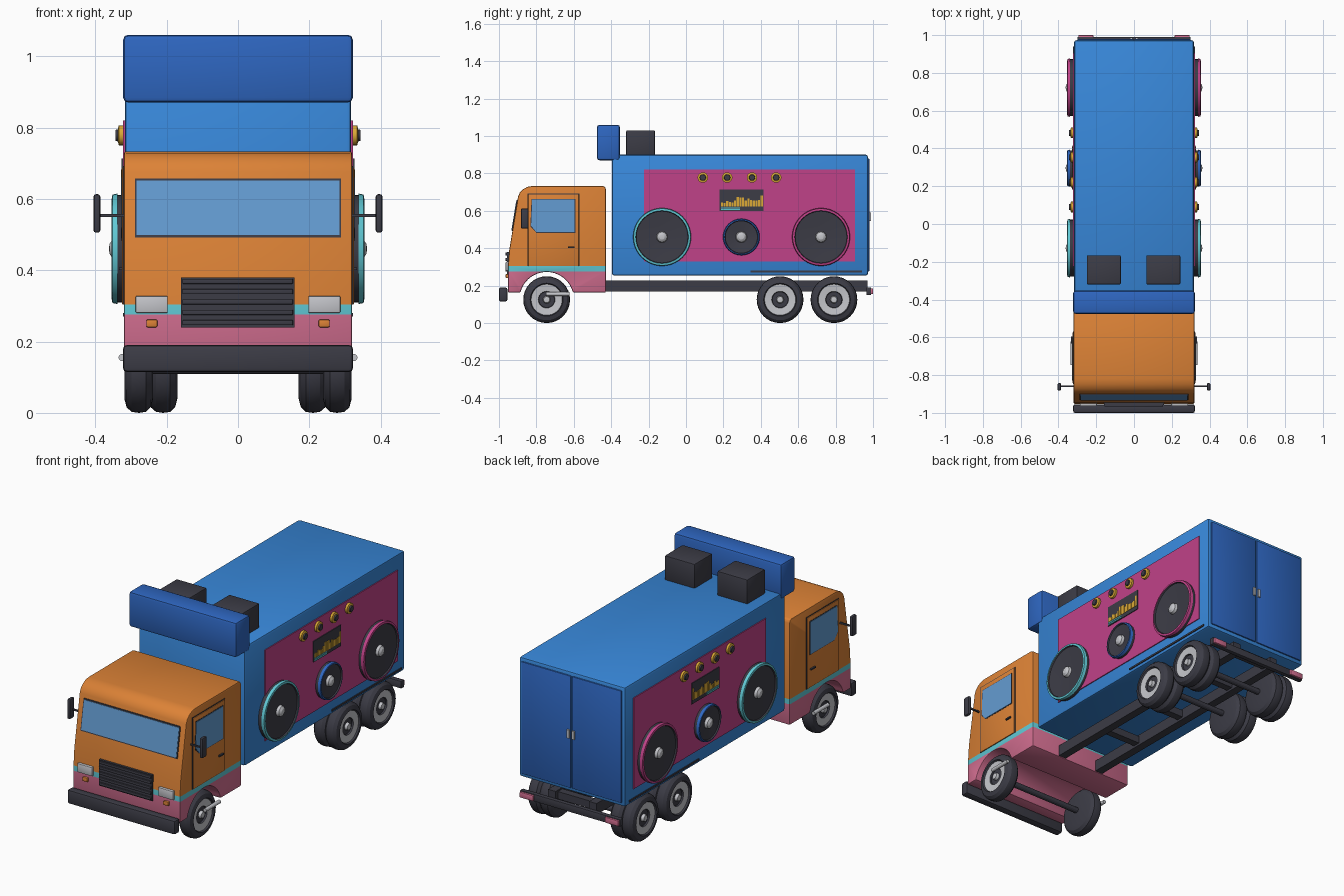
import bpy, bmesh, math, random
from mathutils import Vector

if "Cube" in bpy.data.objects:
    bpy.data.objects.remove(bpy.data.objects["Cube"])

random.seed(4)


def srgb(h):
    def lin(c):
        return c / 12.92 if c <= 0.04045 else ((c + 0.055) / 1.055) ** 2.4
    return tuple(lin(int(h[i:i + 2], 16) / 255) for i in (0, 2, 4)) + (1,)


MATS = {}
for name, col in dict(sky_blue="3888DA", deep_blue="2E66C0", orange="DC8236", pink="D26E90",
                      teal="60C8D4", charcoal="3C3C46", glass_blue="649CD2", magenta="C04288",
                      light_grey="C4C5CA", gold="DCAA36").items():
    MATS[name] = bpy.data.materials.new(name)
    MATS[name].diffuse_color = srgb(col)


def sharp_edges(bm):
    return [e for e in bm.edges if e.calc_face_angle(0) > 0.42]


def finish(bm, name, mats):
    bmesh.ops.recalc_face_normals(bm, faces=bm.faces[:])
    for f in bm.faces:
        f.smooth = True
    for e in sharp_edges(bm):
        e.smooth = False
    me = bpy.data.meshes.new(name)
    bm.to_mesh(me)
    bm.free()
    for m in mats:
        me.materials.append(MATS[m])
    ob = bpy.data.objects.new(name, me)
    bpy.context.collection.objects.link(ob)
    return ob


def prism_bm(pts, x0, x1, bevel=0):
    """Side profile (y, z) extruded across x."""
    bm = bmesh.new()
    face = bm.faces.new([bm.verts.new((x0, y, z)) for y, z in pts])
    ext = bmesh.ops.extrude_face_region(bm, geom=[face])
    bmesh.ops.translate(bm, vec=(x1 - x0, 0, 0),
                        verts=[v for v in ext["geom"] if isinstance(v, bmesh.types.BMVert)])
    bmesh.ops.recalc_face_normals(bm, faces=bm.faces[:])
    if bevel:
        bmesh.ops.bevel(bm, geom=sharp_edges(bm), offset=bevel, segments=2,
                        profile=0.5, affect='EDGES')
    return bm


def prism(name, pts, x0, x1, mat, bevel=0):
    return finish(prism_bm(pts, x0, x1, bevel), name, [mat])


def box(name, x0, x1, y0, y1, z0, z1, mat, bevel=0):
    return prism(name, [(y0, z0), (y1, z0), (y1, z1), (y0, z1)], x0, x1, mat, bevel)


def lathe(name, prof, y, z, side, mats, idx=None, n=32):
    """Profile of (x, radius) spun about a sideways axis; idx gives a material per band."""
    bm = bmesh.new()
    rings = []
    for x, r in prof:
        k = n if r else 1
        rings.append([bm.verts.new((side * x, y + r * math.cos(2 * math.pi * i / n),
                                    z + r * math.sin(2 * math.pi * i / n))) for i in range(k)])
    for b, (p, q) in enumerate(zip(rings, rings[1:])):
        for i in range(n):
            j = (i + 1) % n
            ring = [p[i % len(p)], p[j % len(p)], q[j % len(q)], q[i % len(q)]]
            f = bm.faces.new(list(dict.fromkeys(ring)))
            f.material_index = idx[b] if idx else 0
    return finish(bm, name, mats)


# Cab: one profile with the wheel arch, coloured by height
WY, WZ = -0.745, 0.125
arch = [(WY + 0.145 * math.cos(a), 0.128 + 0.145 * math.sin(a))
        for a in [math.radians(166 - 152 * i / 18) for i in range(19)]]
cab = [(-0.952, 0.163)] + arch + [
    (-0.428, 0.163), (-0.428, 0.715), (-0.433, 0.728), (-0.446, 0.733), (-0.82, 0.733),
    (-0.848, 0.728), (-0.872, 0.715), (-0.889, 0.697), (-0.898, 0.676), (-0.945, 0.39), (-0.952, 0.30)]
bm = prism_bm(cab, -0.32, 0.32, 0.007)
for h in (0.276, 0.304):
    bmesh.ops.bisect_plane(bm, geom=bm.verts[:] + bm.edges[:] + bm.faces[:],
                           plane_co=(0, 0, h), plane_no=(0, 0, 1))
for f in bm.faces:
    h = f.calc_center_median().z
    f.material_index = 0 if h > 0.304 else 1 if h > 0.276 else 2
finish(bm, "cab", ["orange", "teal", "pink"])


# Windscreen on the sloped front
def screen(name, hx, z0, z1, proud, mat):
    def front(z):
        return -0.945 + (z - 0.39) * 0.164
    prism(name, [(front(z0) - proud, z0), (front(z0) + 0.008, z0),
                 (front(z1) + 0.008, z1), (front(z1) - proud, z1)], -hx, hx, mat)


screen("windscreen_frame", 0.289, 0.492, 0.657, 0.004, "charcoal")
screen("windscreen", 0.284, 0.498, 0.651, 0.006, "glass_blue")

# Grille and front bumper
box("grille", -0.16, 0.158, -0.958, -0.93, 0.24, 0.38, "charcoal")
for i in range(5):
    z = 0.246 + i * 0.029
    box("grille_slat", -0.156, 0.154, -0.966, -0.955, z, z + 0.014, "charcoal", 0.002)
box("front_bumper", -0.322, 0.322, -1.0, -0.955, 0.115, 0.19, "charcoal", 0.01)

# Cargo box, roof sign and roof units
box("cargo_box", -0.317, 0.317, -0.396, 0.973, 0.254, 0.90, "sky_blue", 0.012)
box("roof_sign", -0.322, 0.322, -0.476, -0.353, 0.87, 1.06, "deep_blue", 0.014)
for x in (-0.16, 0.155):
    box("roof_unit", x - 0.09, x + 0.09, -0.32, -0.166, 0.895, 1.03, "charcoal", 0.006)

# Chassis cross members, axles and rear bumper
for y in (-0.1, 0.25, 0.645, 0.93):
    box("cross_member", -0.12, 0.12, y - 0.02, y + 0.02, 0.18, 0.22, "charcoal")
for y in (WY, 0.503, 0.791):
    lathe("axle", [(-0.25, 0), (-0.25, 0.016), (0.25, 0.016), (0.25, 0)], y, WZ, 1, ["charcoal"], n=12)
box("rear_bumper", -0.3, 0.3, 0.965, 0.99, 0.15, 0.19, "charcoal", 0.004)

# Tyre bands: tread and walls dark, rim ring light, recess dark, hub cap light
TYRE = [(0, 0), (0, 0.085), (0.006, 0.108), (0.02, 0.122), (0.04, 0.125), (0.06, 0.122),
        (0.074, 0.11), (0.08, 0.088), (0.072, 0.083), (0.068, 0.045), (0.06, 0.042),
        (0.06, 0.02), (0.075, 0.016), (0.078, 0)]
TYRE_MAT = [0] * 8 + [1, 0, 0, 1, 1]


def wheel(name, x, y, s):
    lathe(name, [(x + a, r) for a, r in TYRE], y, WZ, s, ["charcoal", "light_grey"], TYRE_MAT)


def speaker(name, y, r, rim, s):
    z, w = 0.46, r * 0.09
    lathe(name, [(0.315, 0), (0.315, r - 0.004), (0.338, r - 0.004), (0.338, r), (0.352, r - 0.003),
                 (0.354, r - w), (0.347, r - w - 0.003), (0.338, r * 0.3), (0.338, 0.03),
                 (0.352, 0.026), (0.36, 0.014), (0.362, 0)],
          y, z, s, ["charcoal", rim, "light_grey"], [0, 0, 1, 1, 1, 0, 0, 0, 2, 2, 2], 40)


bars = [0.008 + 0.032 * random.random() + 0.001 * i for i in range(16)]

for s in (-1, 1):
    def sbox(name, x0, x1, *rest):
        box(name, min(s * x0, s * x1), max(s * x0, s * x1), *rest)

    # Front lamps
    sbox("headlight", 0.197, 0.287, -0.964, -0.94, 0.28, 0.328, "light_grey", 0.004)
    sbox("turn_signal", 0.226, 0.257, -0.964, -0.945, 0.24, 0.262, "orange", 0.004)
    # Cab door, window, handle
    sbox("door_gap", 0.31, 0.322, -0.848, -0.569, 0.304, 0.692, "charcoal")
    sbox("door", 0.31, 0.325, -0.844, -0.573, 0.304, 0.688, "orange", 0.003)
    for n, d, x, m in (("window_frame", 0.004, 0.326, "charcoal"), ("side_window", 0, 0.328, "glass_blue")):
        prism(n, [(-0.80, 0.486 - d), (-0.595 + d, 0.486 - d), (-0.595 + d, 0.66 + d),
                  (-0.822 - d, 0.66 + d), (-0.828 - d, 0.52 - d)], s * 0.312, s * x, m)
    sbox("door_handle", 0.32, 0.334, -0.632, -0.596, 0.40, 0.408, "charcoal")
    # Mirror on its arm
    sbox("mirror", 0.386, 0.405, -0.882, -0.842, 0.505, 0.613, "charcoal", 0.007)
    sbox("mirror_arm", 0.31, 0.39, -0.863, -0.855, 0.549, 0.557, "charcoal")
    # Wheels: single in front, doubled at the rear
    wheel("front_wheel", 0.238, WY, s)
    for y in (0.503, 0.791):
        wheel("rear_outer_wheel", 0.238, y, s)
        wheel("rear_inner_wheel", 0.17, y, s)
    # Chrome side pipe
    bm = bmesh.new()
    bmesh.ops.create_cone(bm, cap_ends=True, segments=12, radius1=0.01, radius2=0.01, depth=0.125)
    for v in bm.verts:
        v.co = Vector((v.co.x + s * 0.325, v.co.z - 0.685, v.co.y + 0.155))
    finish(bm, "side_pipe", ["light_grey"])
    # Chassis rail and lower box trim
    sbox("chassis_rail", 0.1, 0.145, -0.44, 0.97, 0.168, 0.228, "charcoal")
    sbox("side_trim", 0.31, 0.322, 0.345, 0.94, 0.27, 0.28, "charcoal")
    # Side panel with speakers
    sbox("side_panel", 0.31, 0.322, -0.225, 0.904, 0.329, 0.82, "magenta")
    speaker("front_speaker", -0.128, 0.155, "teal", s)
    speaker("middle_speaker", 0.296, 0.098, "deep_blue", s)
    speaker("rear_speaker", 0.722, 0.155, "magenta", s)
    # Knobs
    for y in (0.09, 0.22, 0.353, 0.482):
        lathe("knob", [(0.315, 0), (0.315, 0.028), (0.334, 0.028), (0.337, 0.017), (0.344, 0.015),
                       (0.344, 0)], y, 0.778, s, ["gold", "charcoal"], [0, 0, 0, 1, 1], 20)
    # Equaliser display
    sbox("display", 0.315, 0.326, 0.18, 0.415, 0.60, 0.713, "charcoal")
    for i, h in enumerate(bars):
        y = 0.186 + i * 0.0142
        sbox("level_bar", 0.32, 0.328, y, y + 0.0115, 0.622, 0.63 + h, "gold")
    for z in (0.604, 0.613):
        sbox("display_line", 0.32, 0.328, 0.186, 0.29, z, z + 0.006, "teal")
    # Rear doors, latch and tail lamps
    sbox("rear_door", 0.003, 0.298, 0.965, 0.98, 0.275, 0.88, "deep_blue", 0.003)
    sbox("door_latch", 0.008, 0.022, 0.975, 0.988, 0.545, 0.59, "light_grey")
    sbox("tail_lamp", 0.215, 0.295, 0.975, 1.0, 0.155, 0.185, "pink", 0.003)

for m in bpy.data.materials:
    if m.users and not m.is_grease_pencil:
        m.use_nodes = True
        m.node_tree.nodes["Principled BSDF"].inputs["Base Color"].default_value = m.diffuse_color
